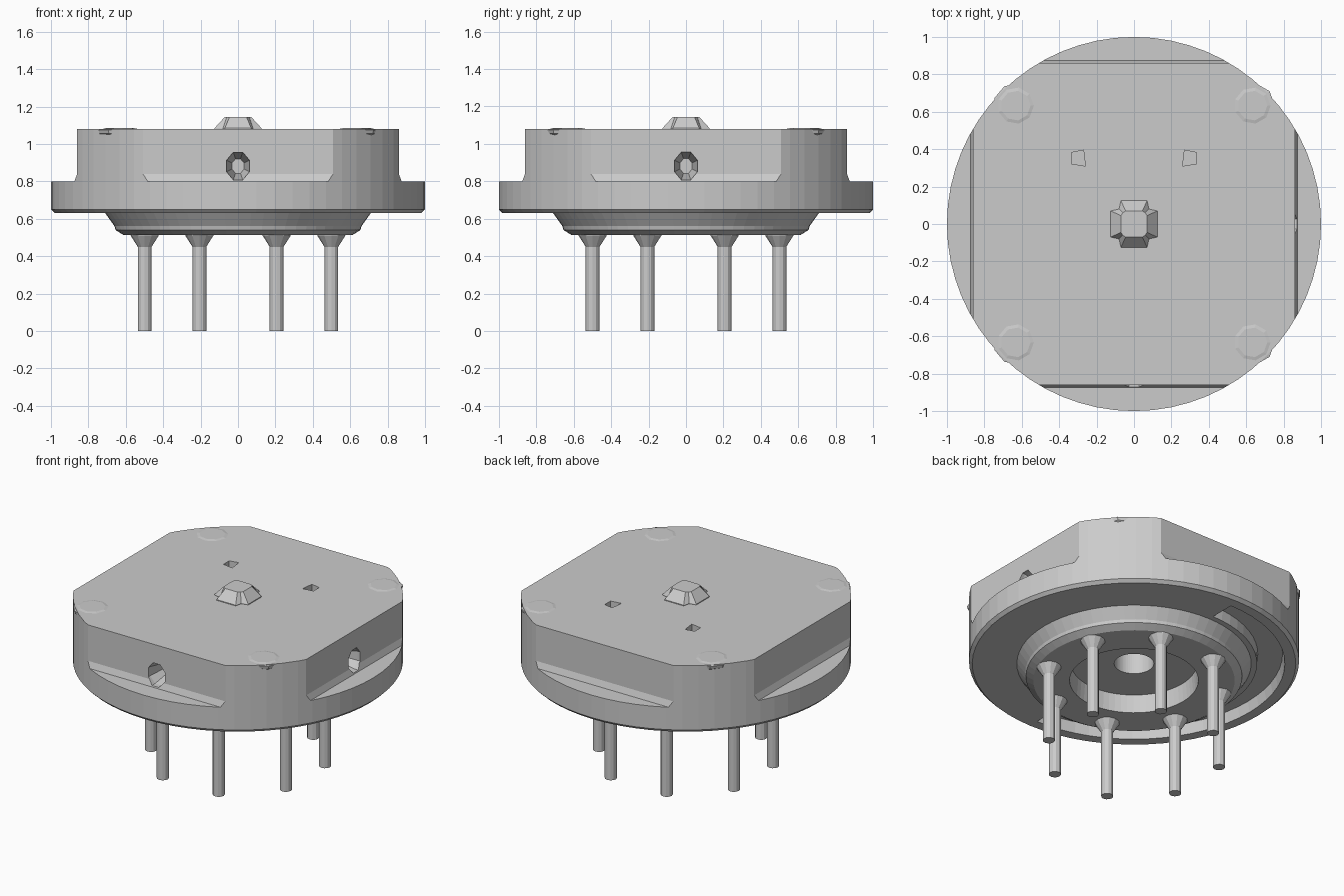
import bpy, bmesh
from math import pi, cos, sin, radians
from mathutils import Matrix, Vector

if "Cube" in bpy.data.objects:
    bpy.data.objects.remove(bpy.data.objects["Cube"])


def finish(name, bm):
    bmesh.ops.remove_doubles(bm, verts=bm.verts, dist=1e-5)
    bmesh.ops.recalc_face_normals(bm, faces=bm.faces)
    me = bpy.data.meshes.new(name)
    bm.to_mesh(me)
    bm.free()
    ob = bpy.data.objects.new(name, me)
    bpy.context.collection.objects.link(ob)
    return ob


def lathe(name, profile, sides):
    """Full turn of an (r, z) profile that starts and ends on the axis."""
    bm = bmesh.new()
    vs = [bm.verts.new((r, 0, z)) for r, z in profile]
    es = [bm.edges.new(p) for p in zip(vs, vs[1:])]
    bmesh.ops.spin(bm, geom=vs + es, cent=(0, 0, 0), axis=(0, 0, 1),
                   angle=2 * pi, steps=sides, use_merge=False)
    return finish(name, bm)


def loft(name, loops):
    """Skin between equal-length loops of points, with both ends capped."""
    bm = bmesh.new()
    rings = [[bm.verts.new(p) for p in lp] for lp in loops]
    for a, b in zip(rings, rings[1:]):
        for i in range(len(a)):
            j = (i + 1) % len(a)
            bm.faces.new((a[i], a[j], b[j], b[i]))
    bm.faces.new(rings[0])
    bm.faces.new(rings[-1])
    return finish(name, bm)


def cut(target, cutter):
    mod = target.modifiers.new("cut", 'BOOLEAN')
    mod.operation = 'DIFFERENCE'
    mod.solver = 'EXACT'
    mod.object = cutter
    bpy.context.view_layer.objects.active = target
    bpy.ops.object.modifier_apply(modifier=mod.name)
    bpy.data.objects.remove(cutter, do_unlink=True)


# round body: disc, stepped underside plate, inner recess and centre bore
body = lathe("socket_body", [
    (0, 1.08), (1, 1.08), (1, 0.65), (0.98, 0.63), (0.71, 0.63), (0.66, 0.56),
    (0.655, 0.54), (0.61, 0.512), (0.39, 0.512), (0.38, 0.63), (0.12, 0.63),
    (0.12, 0.88), (0, 0.88)], 64)

# four flats leaving a ledge, with a small slope at the foot
flat = [(0.875, 0.80), (0.86, 0.84), (0.86, 1.3), (1.3, 1.3), (1.3, 0.80)]
for k in range(4):
    c = loft("flat_cutter", [[(x, y, z) for x, z in flat] for y in (-1.2, 1.2)])
    c.data.transform(Matrix.Rotation(k * pi / 2, 4, 'Z'))
    cut(body, c)

# tapered side holes on the front and right faces
for turn in (-pi / 2, 0):
    rings = []
    for x, r in ((0.95, 0.068), (0.84, 0.066), (0.70, 0.035)):
        rings.append([(x, r * cos(a), 0.882 + 1.2 * r * sin(a))
                      for a in (radians(22.5 + 45 * i) for i in range(8))])
    c = loft("side_hole_cutter", rings)
    c.data.transform(Matrix.Rotation(turn, 4, 'Z'))
    cut(body, c)

# two small pockets in the top
pocket = [(0.26, 0.31), (0.333, 0.322), (0.333, 0.382), (0.27, 0.395)]
for s in (-1, 1):
    c = loft("pocket_cutter", [[(s * x, y, z) for x, y in pocket] for z in (1.0, 1.15)])
    cut(body, c)

# half-turn groove under the disc
section = [(0.75, 0.70), (0.90, 0.70), (0.93, 0.55), (0.74, 0.55)]
angles = [pi / 2 + pi * i / 32 for i in range(33)]
cut(body, loft("groove_cutter", [[(r * cos(a), r * sin(a), z) for r, z in section]
                                 for a in angles]))

# faceted cross-shaped button on the top
quarter = [((0.125, -0.07), (0.07, -0.045)), ((0.125, 0.07), (0.07, 0.045)),
           ((0.08, 0.08), (0.06, 0.06))]
base, crown = [], []
for k in range(4):
    rot = Matrix.Rotation(k * pi / 2, 2)
    for b, t in quarter:
        base.append(rot @ Vector(b))
        crown.append(rot @ Vector(t))
loft("top_button", [[(p.x, p.y, z) for p in lp]
                    for lp, z in ((base, 1.07), (base, 1.085), (crown, 1.145))])

# low corner studs flush with the top
for k in range(4):
    stud = lathe("corner_stud", [(0, 1.02), (0.07, 1.02), (0.115, 1.055),
                                 (0.12, 1.075), (0.08, 1.084), (0, 1.084)], 9)
    a = pi / 4 + k * pi / 2
    stud.data.transform(Matrix.Translation((0.895 * cos(a), 0.895 * sin(a), 0)))

# eight contact pins with flared collars
for k in range(8):
    pin = lathe("contact_pin", [(0, 0), (0.037, 0), (0.037, 0.45), (0.075, 0.51),
                                (0.075, 0.53), (0, 0.53)], 12)
    a = radians(22.5 + 45 * k)
    pin.data.transform(Matrix.Translation((0.54 * cos(a), 0.54 * sin(a), 0)))
